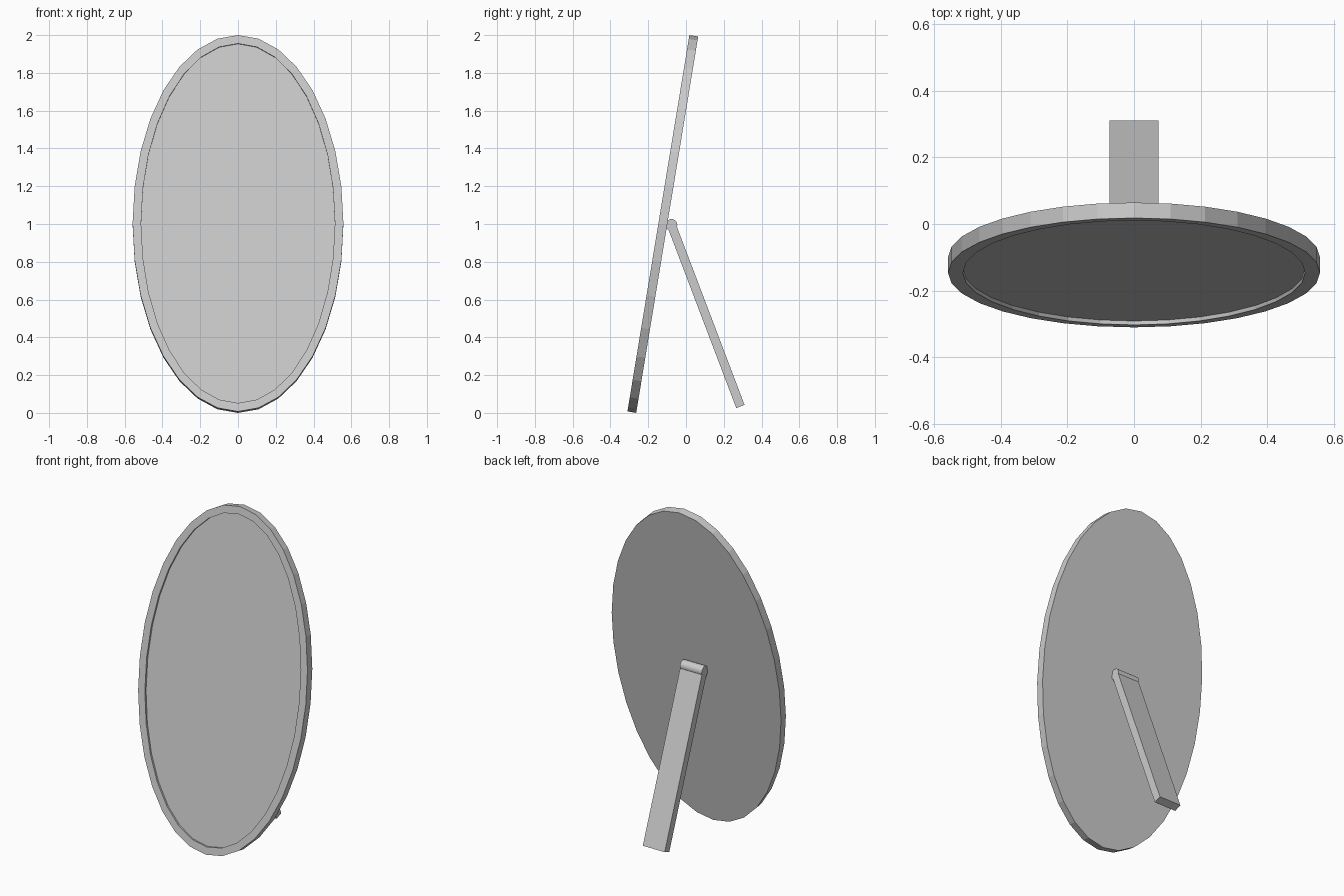
import bpy, bmesh, math
from mathutils import Vector

if "Cube" in bpy.data.objects:
    bpy.data.objects.remove(bpy.data.objects["Cube"])

TILT = math.radians(9.35)
SIDES = 32
HALF_W, HALF_H = 0.558, 1.0096
THICK, RIM, RECESS = 0.047, 0.045, 0.012
HINGE = Vector((0, -0.077, 0.995))
FOOT = Vector((0, 0.288, 0.034))
LEG_W = 0.147


def add_object(name, bm):
    bmesh.ops.recalc_face_normals(bm, faces=bm.faces)
    mesh = bpy.data.meshes.new(name)
    bm.to_mesh(mesh)
    bm.free()
    ob = bpy.data.objects.new(name, mesh)
    bpy.context.collection.objects.link(ob)
    return ob


def ellipse(bm, inset, depth):
    ring = []
    for i in range(SIDES):
        a = 2 * math.pi * i / SIDES
        ring.append(bm.verts.new(((HALF_W - inset) * math.sin(a), depth,
                                  (HALF_H - inset) * math.cos(a))))
    return ring


# Oval mirror: solid back, raised rim and recessed front panel
bm = bmesh.new()
rings = [ellipse(bm, 0, THICK), ellipse(bm, 0, 0),
         ellipse(bm, RIM, 0), ellipse(bm, RIM, RECESS)]
for r, s in zip(rings, rings[1:]):
    for i in range(SIDES):
        j = (i + 1) % SIDES
        bm.faces.new((r[i], r[j], s[j], s[i]))
bm.faces.new(rings[0])
bm.faces.new(rings[-1])
mirror = add_object("oval_mirror", bm)
mirror.location = (0, -0.146, 1.0038)
mirror.rotation_euler.x = -TILT

# Hinge barrel across the back
bpy.ops.mesh.primitive_cylinder_add(vertices=32, radius=0.031, depth=LEG_W,
                                    location=HINGE, rotation=(0, math.pi / 2, 0))
hinge = bpy.context.object
hinge.name = "hinge_barrel"
bpy.ops.object.shade_smooth_by_angle(angle=math.radians(30))

# Flat support leg from the hinge down to the floor
axis = HINGE - FOOT
bpy.ops.mesh.primitive_cube_add(size=1, location=(HINGE + FOOT) / 2,
                                rotation=(math.atan2(-axis.y, axis.z), 0, 0))
leg = bpy.context.object
leg.name = "support_leg"
leg.scale = (LEG_W, THICK, axis.length)
